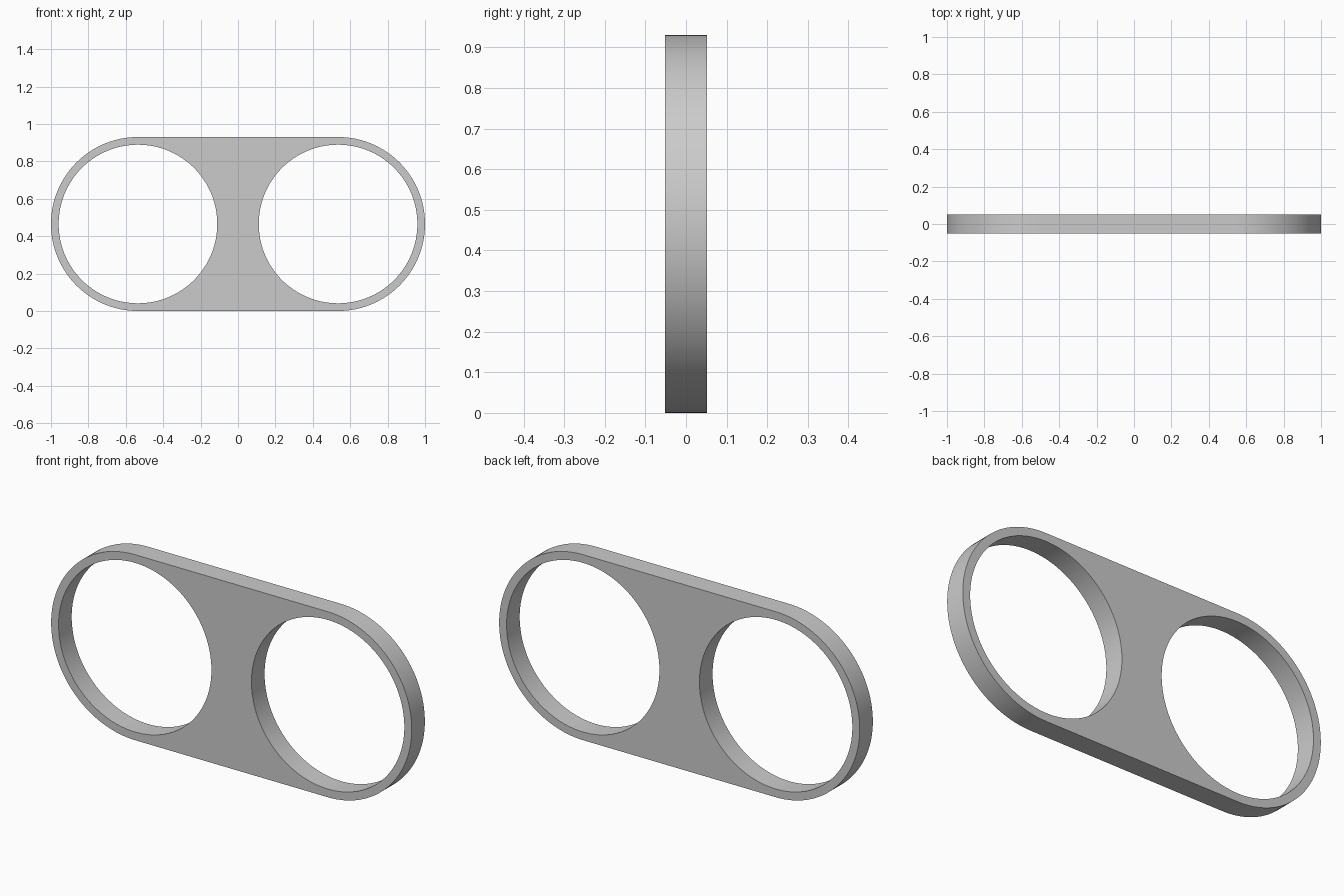
import bpy
import bmesh
from math import cos, sin, pi, atan2

CENTRE = 0.535       # distance of each hole from the middle
OUTER = 0.465        # radius of the rounded ends
HOLE = 0.424         # radius of the holes
THICKNESS = 0.104
SEGMENTS = 128

cube = bpy.data.objects.get("Cube")
if cube:
    bpy.data.objects.remove(cube)

grey = bpy.data.materials.new("plain grey")
grey.use_nodes = True
colour = (0.6, 0.6, 0.6, 1)
grey.diffuse_color = colour
grey.node_tree.nodes["Principled BSDF"].inputs["Base Color"].default_value = colour


def rim_reach(a):
    """Distance from the hole centre to the outline, in direction a."""
    if cos(a) > -1e-6:
        return OUTER
    reach = -CENTRE / cos(a)
    if abs(sin(a)) > 1e-6:
        reach = min(reach, OUTER / abs(sin(a)))
    return reach


# Flat half plate: a ring of quads from the hole to the outline
corner = atan2(OUTER, -CENTRE)
angles = sorted([2 * pi * i / SEGMENTS for i in range(SEGMENTS)] + [corner, 2 * pi - corner])
bm = bmesh.new()
rings = [[bm.verts.new((CENTRE + r * cos(a), 0, OUTER + r * sin(a)))
          for a in angles for r in [reach(a)]]
         for reach in (lambda a: HOLE, rim_reach)]
inner, outer = rings
for i in range(len(angles)):
    bm.faces.new((inner[i - 1], outer[i - 1], outer[i], inner[i]))
bmesh.ops.recalc_face_normals(bm, faces=bm.faces)
mesh = bpy.data.meshes.new("double_ring_plate")
bm.to_mesh(mesh)
bm.free()
mesh.materials.append(grey)

plate = bpy.data.objects.new("double_ring_plate", mesh)
bpy.context.collection.objects.link(plate)

# Mirror to the other half, then thicken
mirror = plate.modifiers.new("Mirror", 'MIRROR')
mirror.use_axis[0] = True
solid = plate.modifiers.new("Solidify", 'SOLIDIFY')
solid.thickness = THICKNESS
solid.offset = 0

bpy.ops.object.select_all(action='DESELECT')
plate.select_set(True)
bpy.context.view_layer.objects.active = plate
bpy.ops.object.convert(target='MESH')
bpy.ops.object.shade_smooth_by_angle(angle=pi / 6)
